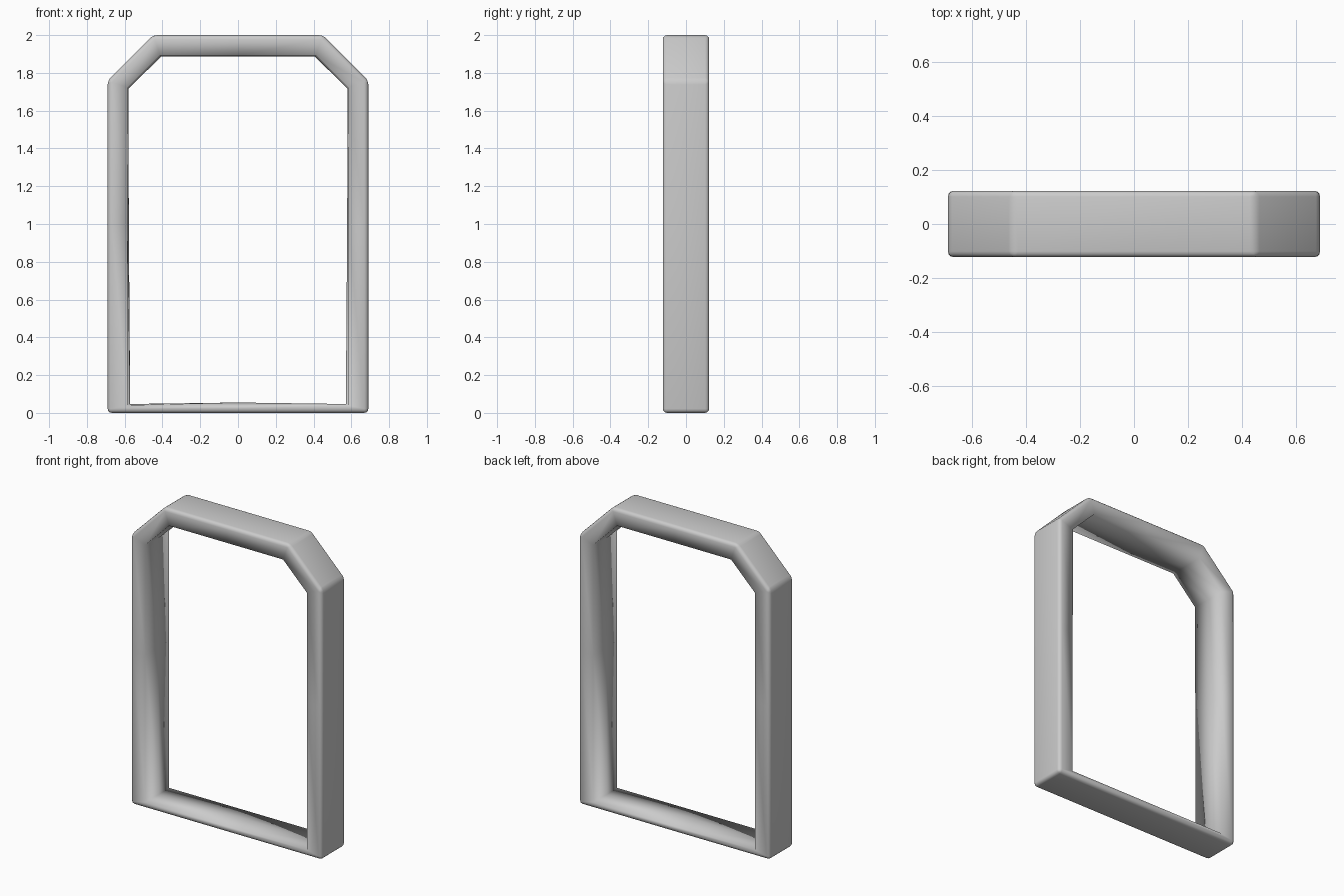
import bpy, bmesh

if "Cube" in bpy.data.objects:
    bpy.data.objects.remove(bpy.data.objects["Cube"])

D = 0.123  # half depth


def loop_points(bottom, side_mid, shoulder, top, bottom_mid_z):
    """Mirrored closed loop (x, z) from right-half points, with mid points."""
    half = [bottom, side_mid, shoulder, top]
    left = [(-x, z) for x, z in reversed(half)]
    return [(0, bottom_mid_z)] + half + [(0, top[1])] + left


outer = loop_points((0.69, 0.0), (0.69, 1.0), (0.69, 1.76), (0.45, 2.0), 0.0)
lip = loop_points((0.585, 0.04), (0.585, 1.0), (0.583, 1.722), (0.412, 1.892), 0.04)
ridge = loop_points((0.571, 0.047), (0.578, 1.0), (0.58, 1.715), (0.408, 1.886), 0.055)

bm = bmesh.new()


def ring(points, y):
    return [bm.verts.new((x, y, z)) for x, z in points]


# Cross-section rings: outer wall, front lip, centre ridge, back lip
rings = [ring(outer, D), ring(outer, -D), ring(lip, -D),
         ring(ridge, 0), ring(lip, D)]
n = len(outer)
for k, a in enumerate(rings):
    b = rings[(k + 1) % len(rings)]
    for i in range(n):
        j = (i + 1) % n
        bm.faces.new((a[i], a[j], b[j], b[i]))
bmesh.ops.recalc_face_normals(bm, faces=bm.faces)

# Round the outer rim edges and the outer corner edges
outer_verts = set(rings[0] + rings[1])
rim = [e for e in bm.edges
       if all(v in outer_verts for v in e.verts) and e.calc_face_angle(0) > 0.2]
bmesh.ops.bevel(bm, geom=rim, offset=0.022, offset_type='OFFSET', segments=3,
                profile=0.5, affect='EDGES', clamp_overlap=True)
bmesh.ops.recalc_face_normals(bm, faces=bm.faces)
for f in bm.faces:
    f.smooth = True

mesh = bpy.data.meshes.new("door_frame")
bm.to_mesh(mesh)
bm.free()
frame = bpy.data.objects.new("door_frame", mesh)
bpy.context.collection.objects.link(frame)
